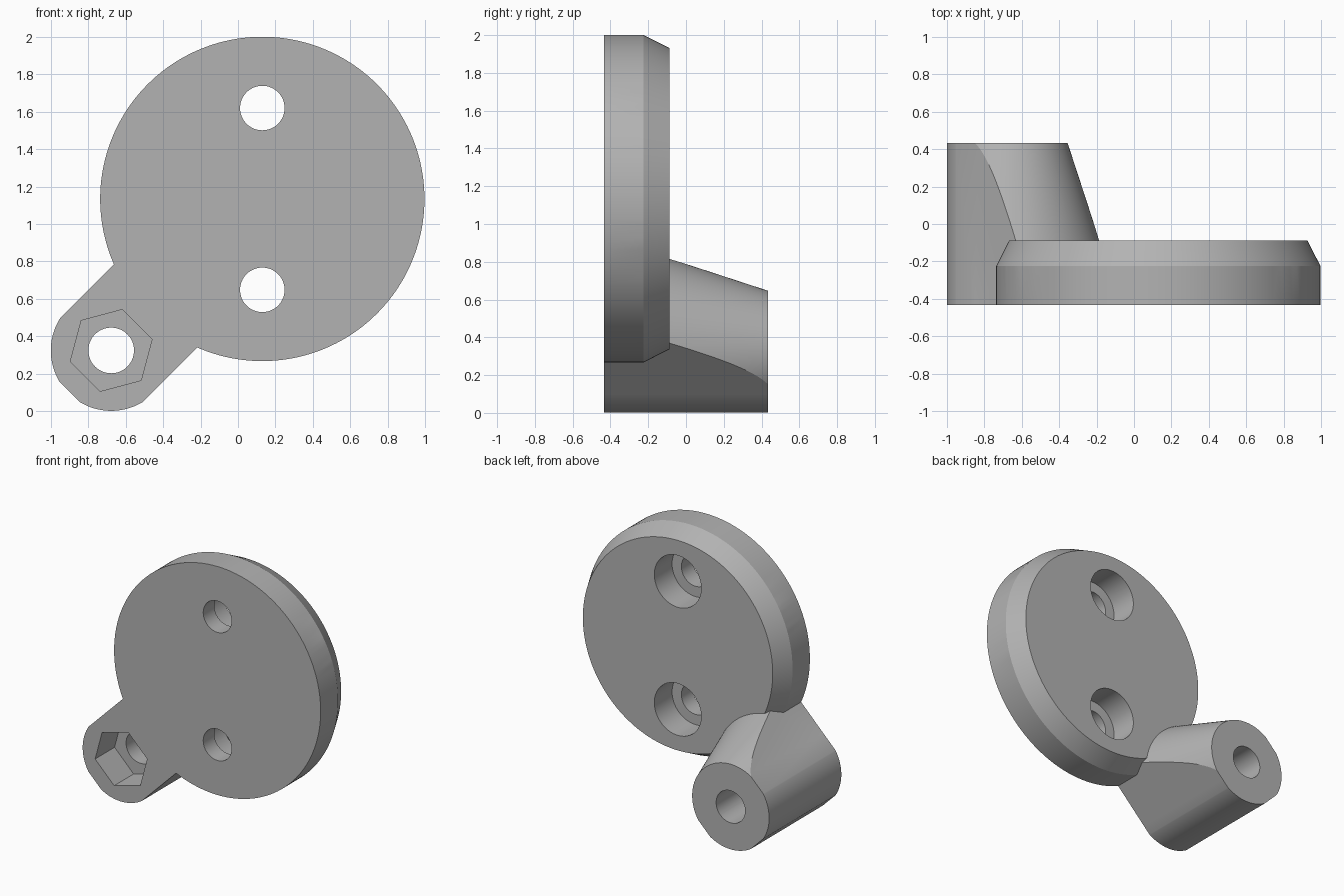
import bpy, bmesh
from math import radians
from mathutils import Matrix

if "Cube" in bpy.data.objects:
    bpy.data.objects.remove(bpy.data.objects["Cube"])

FRONT, PLATE_BACK, BACK = -0.433, -0.087, 0.433
BOSS = (-0.678, 0.324)      # x, z of the boss axis
PLATE = (0.13, 1.134)       # x, z of the plate axis

grey = bpy.data.materials.new("plain grey")
grey.use_nodes = True
grey.diffuse_color = (0.45, 0.45, 0.45, 1)
grey.node_tree.nodes["Principled BSDF"].inputs["Base Color"].default_value = (0.45, 0.45, 0.45, 1)


def make(name, bm):
    mesh = bpy.data.meshes.new(name)
    bm.to_mesh(mesh)
    bm.free()
    mesh.materials.append(grey)
    obj = bpy.data.objects.new(name, mesh)
    bpy.context.collection.objects.link(obj)
    return obj


def round_bar(name, centre, y0, y1, r0, r1=None, sides=128, spin=0):
    """Cylinder, cone or prism lying along y."""
    bm = bmesh.new()
    place = (Matrix.Translation((centre[0], (y0 + y1) / 2, centre[1]))
             @ Matrix.Rotation(radians(spin), 4, 'Y') @ Matrix.Rotation(radians(-90), 4, 'X'))
    bmesh.ops.create_cone(bm, cap_ends=True, segments=sides, radius1=r0,
                          radius2=r0 if r1 is None else r1, depth=y1 - y0, matrix=place)
    return make(name, bm)


def diagonal_box(name, u0, u1, half_width):
    """Box around the boss whose length runs up towards the plate."""
    bm = bmesh.new()
    place = (Matrix.Translation((BOSS[0], 0, BOSS[1])) @ Matrix.Rotation(radians(-45), 4, 'Y')
             @ Matrix.Translation(((u0 + u1) / 2, 0, 0))
             @ Matrix.Diagonal((u1 - u0, 2, half_width * 2, 1)))
    bmesh.ops.create_cube(bm, size=1, matrix=place)
    return make(name, bm)


def combine(target, tool, operation):
    mod = target.modifiers.new(operation.title(), 'BOOLEAN')
    mod.operation, mod.solver, mod.object = operation, 'EXACT', tool
    bpy.context.view_layer.objects.active = target
    bpy.ops.object.modifier_apply(modifier=mod.name)
    bpy.data.objects.remove(tool)


# Flared arm: cone kept only on the plate side of the boss
arm = round_bar("arm", BOSS, FRONT, BACK, 0.606, 0.323)
combine(arm, diagonal_box("arm_trim", 0, 1, 1), 'INTERSECT')

# Boss joined to the arm, with flat parallel flanks
combine(arm, round_bar("boss", BOSS, FRONT, BACK, 0.323), 'UNION')
combine(arm, diagonal_box("flank_trim", -0.314, 1, 0.315), 'INTERSECT')

# Round plate with a chamfered back edge
bracket = round_bar("mounting_bracket", PLATE, FRONT, -0.225, 0.867, sides=160)
chamfer = round_bar("chamfer", PLATE, -0.225, PLATE_BACK, 0.867, 0.797, sides=160)
combine(bracket, chamfer, 'UNION')
combine(bracket, arm, 'UNION')

# Two counterbored screw holes
for z in (1.62, 0.648):
    at = (PLATE[0], z)
    combine(bracket, round_bar("screw_hole", at, -0.6, 0, 0.119, sides=64), 'DIFFERENCE')
    combine(bracket, round_bar("counterbore", at, -0.3, 0.2, 0.197, sides=64), 'DIFFERENCE')

# Bolt hole through the boss and a hexagonal nut pocket at the front
combine(bracket, round_bar("bolt_hole", BOSS, -0.6, 0.6, 0.122, sides=64), 'DIFFERENCE')
combine(bracket, round_bar("nut_pocket", BOSS, -0.6, -0.2, 0.226, sides=6, spin=15), 'DIFFERENCE')

# Smooth walls with sharp edges
bpy.ops.object.select_all(action='DESELECT')
bracket.select_set(True)
bpy.context.view_layer.objects.active = bracket
bpy.ops.object.shade_smooth_by_angle(angle=radians(20))
